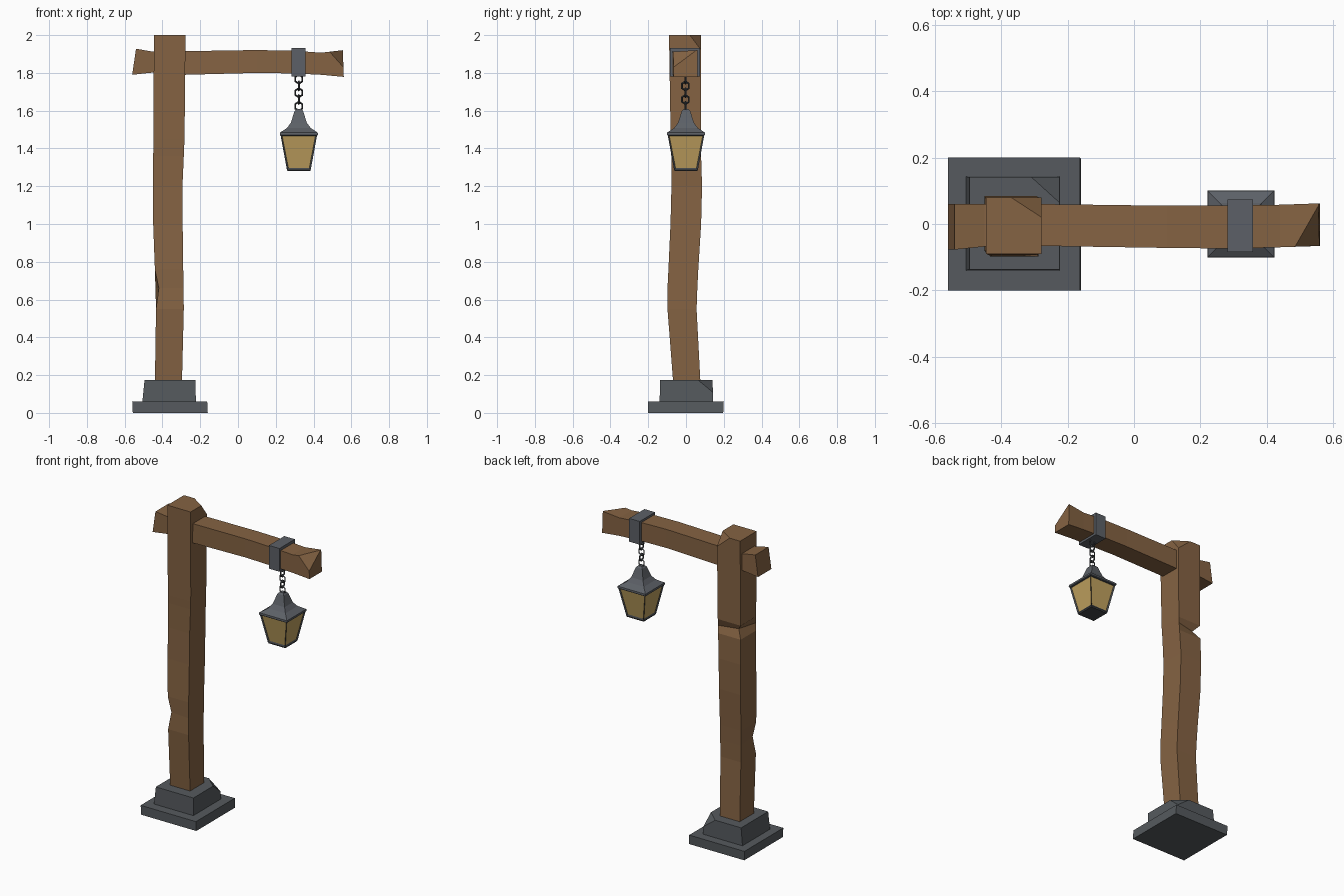
import bpy, bmesh, math
from mathutils import Vector, Matrix

if "Cube" in bpy.data.objects:
    bpy.data.objects.remove(bpy.data.objects["Cube"])


def material(name, rgb):
    m = bpy.data.materials.new(name)
    m.diffuse_color = (*rgb, 1)
    m.use_nodes = True
    m.node_tree.nodes["Principled BSDF"].inputs["Base Color"].default_value = m.diffuse_color
    return m


WOOD = material("brown wood", (0.235, 0.125, 0.056))
STONE = material("dark stone", (0.092, 0.102, 0.112))
IRON = material("grey iron", (0.108, 0.118, 0.135))
DARK = material("dark iron", (0.055, 0.06, 0.066))
GLASS = material("amber glass", (0.53, 0.36, 0.115))


def loft(rings):
    """Skin a list of equal-sized point rings and cap both ends."""
    bm = bmesh.new()
    vs = [[bm.verts.new(p) for p in r] for r in rings]
    n = len(vs[0])
    for a, b in zip(vs, vs[1:]):
        for i in range(n):
            j = (i + 1) % n
            bm.faces.new((a[i], a[j], b[j], b[i]))
    bm.faces.new(vs[0][::-1])
    bm.faces.new(vs[-1])
    bmesh.ops.recalc_face_normals(bm, faces=bm.faces)
    return bm


def rect(x0, x1, y0, y1, z):
    return [Vector(p) for p in ((x0, y0, z), (x1, y0, z), (x1, y1, z), (x0, y1, z))]


def square(h, z):
    return rect(0.322 - h, 0.322 + h, -h, h, z)


def chip(bm, a, b, c, inside):
    """Slice off a corner by the plane through three points."""
    a, b, c = Vector(a), Vector(b), Vector(c)
    n = (b - a).cross(c - a).normalized()
    if n.dot(Vector(inside) - a) > 0:
        n = -n
    r = bmesh.ops.bisect_plane(bm, geom=bm.verts[:] + bm.edges[:] + bm.faces[:],
                               plane_co=a, plane_no=n, clear_outer=True)
    edges = [e for e in r["geom_cut"] if isinstance(e, bmesh.types.BMEdge)]
    bmesh.ops.contextual_create(bm, geom=edges)
    bmesh.ops.recalc_face_normals(bm, faces=bm.faces)


def finish(name, bm, *mats):
    me = bpy.data.meshes.new(name)
    bm.to_mesh(me)
    bm.free()
    for m in mats:
        me.materials.append(m)
    ob = bpy.data.objects.new(name, me)
    bpy.context.collection.objects.link(ob)
    return ob


# Stone foot: wide slab and chipped upper block
finish("base_slab", loft([rect(-0.557, -0.16, -0.2, 0.197, 0),
                          rect(-0.56, -0.163, -0.2, 0.2, 0.06)]), STONE)
bm = loft([rect(-0.507, -0.223, -0.14, 0.143, 0.05),
           rect(-0.495, -0.225, -0.137, 0.141, 0.173)])
chip(bm, (-0.31, 0.142, 0.173), (-0.225, 0.065, 0.173), (-0.225, 0.142, 0.11), (-0.36, 0, 0.1))
finish("base_block", bm, STONE)

# Crooked post, with a dent in the front left edge and a notch in the back left edge
post = [rect(*r) for r in (
    (-0.44, -0.297, -0.067, 0.077, 0.15), (-0.434, -0.287, -0.098, 0.056, 0.55),
    (-0.437, -0.288, -0.098, 0.06, 0.66), (-0.440, -0.29, -0.093, 0.065, 0.76),
    (-0.449, -0.293, -0.082, 0.08, 1.0), (-0.45, -0.294, -0.077, 0.085, 1.2),
    (-0.449, -0.287, -0.078, 0.08, 1.36), (-0.448, -0.285, -0.08, 0.078, 1.41),
    (-0.448, -0.283, -0.081, 0.078, 1.45), (-0.445, -0.278, -0.09, 0.08, 2.0))]
post[2][0] += Vector((0.018, 0.012, 0))
post[7][3] += Vector((0.035, -0.03, 0))
bm = loft(post)
chip(bm, (-0.37, 0.08, 2.0), (-0.278, 0.02, 2.0), (-0.278, 0.08, 1.92), (-0.36, 0, 1))
finish("post", bm, WOOD)


# Cross beam, chipped at the front of its right end
def beam_ring(x, zb, zt, y0, y1, lean=0):
    return [(x, y0, zb), (x, y1, zb), (x + lean, y1, zt), (x + lean, y0, zt)]


bm = loft([beam_ring(*r) for r in (
    (-0.56, 1.79, 1.928, -0.077, 0.06, 0.02), (-0.45, 1.802, 1.912, -0.068, 0.06),
    (-0.28, 1.79, 1.915, -0.066, 0.06), (0.1, 1.8, 1.921, -0.072, 0.055),
    (0.3, 1.797, 1.917, -0.074, 0.056), (0.44, 1.79, 1.907, -0.07, 0.058),
    (0.56, 1.779, 1.92, -0.066, 0.062, -0.005))])
chip(bm, (0.485, -0.068, 1.912), (0.555, 0.055, 1.92), (0.558, -0.066, 1.83), (0, 0, 1.85))
finish("cross_beam", bm, WOOD)

# Iron band around the beam
finish("beam_band", loft([rect(0.282, 0.358, -0.085, 0.073, 1.78),
                          rect(0.282, 0.358, -0.085, 0.073, 1.931)]), IRON)

# Chain of alternating six-sided links
for k in range(5):
    c = Vector((0.322, -0.003, 1.767 - k * 0.036))
    turn = Matrix.Rotation(k * math.pi / 2, 3, 'Z')
    bm = bmesh.new()
    rows = []
    for i in range(6):
        t = math.tau * i / 6
        row = []
        for j in range(4):
            s = math.tau * j / 4
            r = 1 + 0.24 * math.cos(s)
            p = Vector((0.021 * r * math.sin(t), 0.0055 * math.sin(s), 0.024 * r * math.cos(t)))
            row.append(bm.verts.new(c + turn @ p))
        rows.append(row)
    for i in range(6):
        for j in range(4):
            a, b, m = rows[i], rows[(i + 1) % 6], (j + 1) % 4
            bm.faces.new((a[j], a[m], b[m], b[j]))
    bmesh.ops.recalc_face_normals(bm, faces=bm.faces)
    finish("chain_link", bm, DARK)

# Lantern roof with a flared profile
finish("lantern_roof", loft([square(h, z) for h, z in (
    (0.097, 1.468), (0.101, 1.472), (0.1, 1.484), (0.063, 1.508), (0.043, 1.535),
    (0.034, 1.562), (0.023, 1.598), (0.013, 1.608))]), IRON)

# Tapered lantern body: frame faces with recessed glass panes
bm = loft([square(0.06, 1.28), square(0.063, 1.287), square(0.097, 1.472)])
bm.normal_update()
sides = [f for f in bm.faces if abs(f.normal.z) < 0.5 and f.calc_center_median().z > 1.33]
bmesh.ops.inset_individual(bm, faces=sides, thickness=0.012, depth=-0.006)
for f in sides:
    f.material_index = 1
finish("lantern_body", bm, DARK, GLASS)
